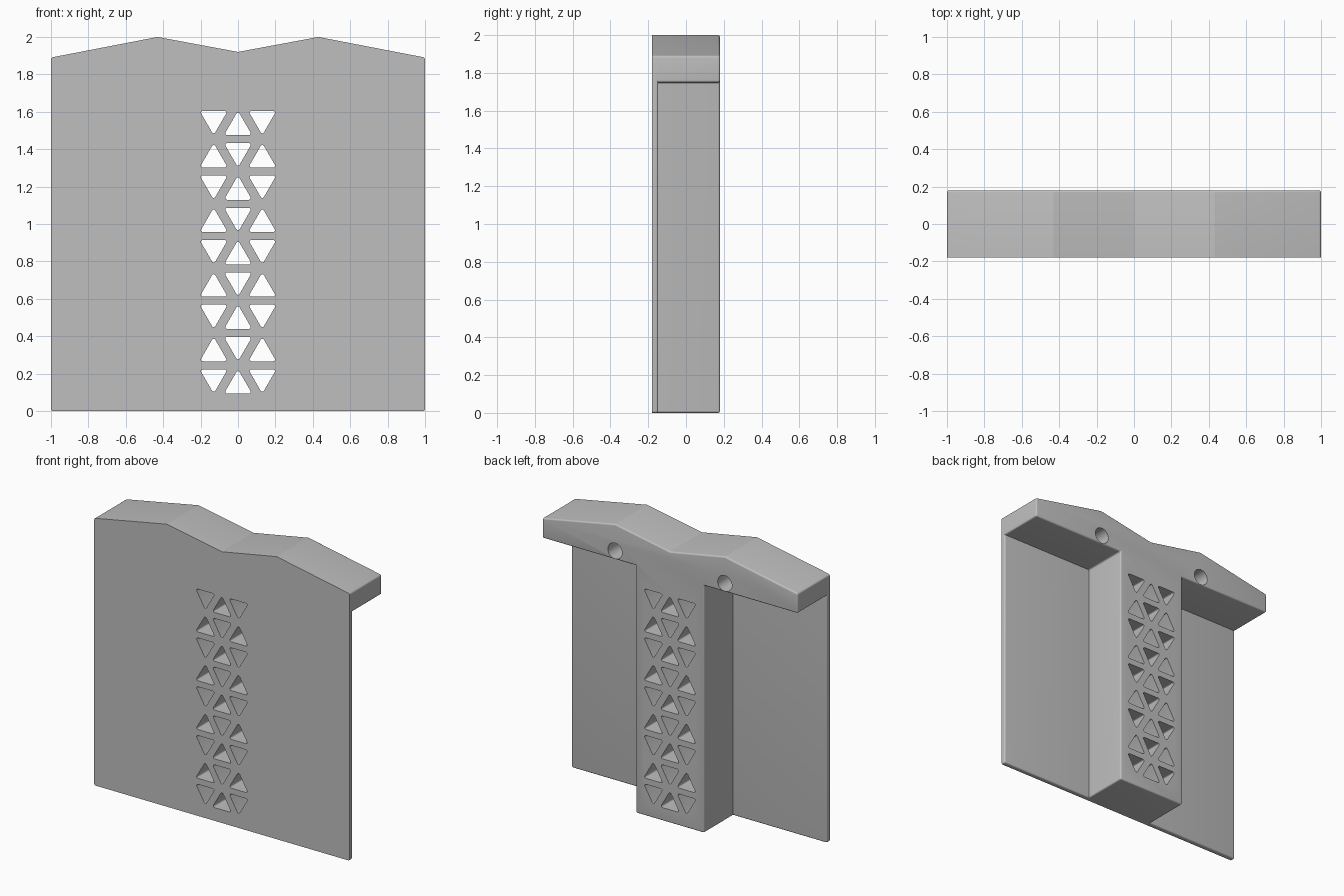
import bpy, bmesh, math
from mathutils import Vector

cube = bpy.data.objects.get("Cube")
if cube:
    bpy.data.objects.remove(cube, do_unlink=True)

FRONT, WING_BACK, BACK = -0.18, -0.147, 0.18
STEM, LEDGE = 0.267, 1.75

grey = bpy.data.materials.new("light grey")
grey.use_nodes = True
grey.diffuse_color = (0.52, 0.52, 0.52, 1)
grey.node_tree.nodes["Principled BSDF"].inputs["Base Color"].default_value = (0.52, 0.52, 0.52, 1)


def make_object(name, bm):
    bmesh.ops.recalc_face_normals(bm, faces=bm.faces[:])
    mesh = bpy.data.meshes.new(name)
    bm.to_mesh(mesh)
    bm.free()
    mesh.materials.append(grey)
    obj = bpy.data.objects.new(name, mesh)
    bpy.context.collection.objects.link(obj)
    return obj


def flat_face(bm, points, y):
    return bm.faces.new([bm.verts.new((x, y, z)) for x, z in points])


def extrude_to(bm, faces, y):
    new = bmesh.ops.extrude_face_region(bm, geom=faces)["geom"]
    for v in new:
        if isinstance(v, bmesh.types.BMVert):
            v.co.y = y
    return [f for f in new if isinstance(f, bmesh.types.BMFace)]


# Body: thin wings, with a deep T of header and central stem
bm = bmesh.new()
half = [(0.43, 2), (1, 1.89), (1, LEDGE), (STEM, LEDGE), (STEM, 0)]
outline = [(0, 1.92)] + half + [(-x, z) for x, z in reversed(half)]
flat_face(bm, outline, FRONT)
for s in (1, -1):
    wing = [(STEM * s, 0), (s, 0), (s, LEDGE), (STEM * s, LEDGE)]
    flat_face(bm, wing[::-s], FRONT)
bmesh.ops.remove_doubles(bm, verts=bm.verts[:], dist=0.0001)
bmesh.ops.recalc_face_normals(bm, faces=bm.faces[:])
slab = extrude_to(bm, bm.faces[:], WING_BACK)
tee = max(slab, key=lambda f: len(f.verts))
extrude_to(bm, [tee], BACK)
bmesh.ops.recalc_face_normals(bm, faces=bm.faces[:])
bmesh.ops.dissolve_limit(bm, angle_limit=math.radians(1), verts=bm.verts[:], edges=bm.edges[:])

# Small rounding everywhere but the crisp front rim and the roof ridges
rounded = [e for e in bm.edges if len(e.link_faces) == 2
           and e.calc_face_angle() > math.radians(40)
           and any(v.co.y > FRONT + 0.01 for v in e.verts)]
bmesh.ops.bevel(bm, geom=rounded, offset=0.011, offset_type='OFFSET', segments=5,
                profile=0.5, affect='EDGES', clamp_overlap=True)
body = make_object("panel_body", bm)


# Cutter: rounded triangles through the stem and two blind holes in the header
def rounded_triangle(cx, cz, up, side=0.15, r=0.01, steps=8):
    reach = side / math.sqrt(3) - 2 * r
    points = []
    for k in range(3):
        a = math.radians(90 * up + 120 * k)
        corner = Vector((cx + reach * math.cos(a), cz + reach * math.sin(a)))
        for i in range(steps + 1):
            b = a + math.radians(120 * i / steps - 60)
            points.append((corner.x + r * math.cos(b), corner.y + r * math.sin(b)))
    return points


bm = bmesh.new()
height = 0.15 * math.sqrt(3) / 2
for row in range(9):
    middle = 1.54 - 0.1727 * row
    for col in (-1, 0, 1):
        up = 1 if (row + col) % 2 == 0 else -1
        centre = middle - up * height / 6
        face = flat_face(bm, rounded_triangle(0.13 * col, centre, up), FRONT - 0.1)
        extrude_to(bm, [face], BACK + 0.1)
for s in (1, -1):
    circle = [(0.43 * s + 0.056 * math.cos(math.tau * i / 32),
               1.81 + 0.056 * math.sin(math.tau * i / 32)) for i in range(32)]
    extrude_to(bm, [flat_face(bm, circle, -0.05)], BACK + 0.1)
cutter = make_object("hole_cutter", bm)
cutter.hide_render = True

cut = body.modifiers.new("holes", 'BOOLEAN')
cut.operation = 'DIFFERENCE'
cut.solver = 'EXACT'
cut.object = cutter
bpy.ops.object.select_all(action='DESELECT')
body.select_set(True)
bpy.context.view_layer.objects.active = body
bpy.ops.object.modifier_apply(modifier="holes")
bpy.data.objects.remove(cutter, do_unlink=True)
bpy.ops.object.shade_smooth_by_angle(angle=math.radians(20))
